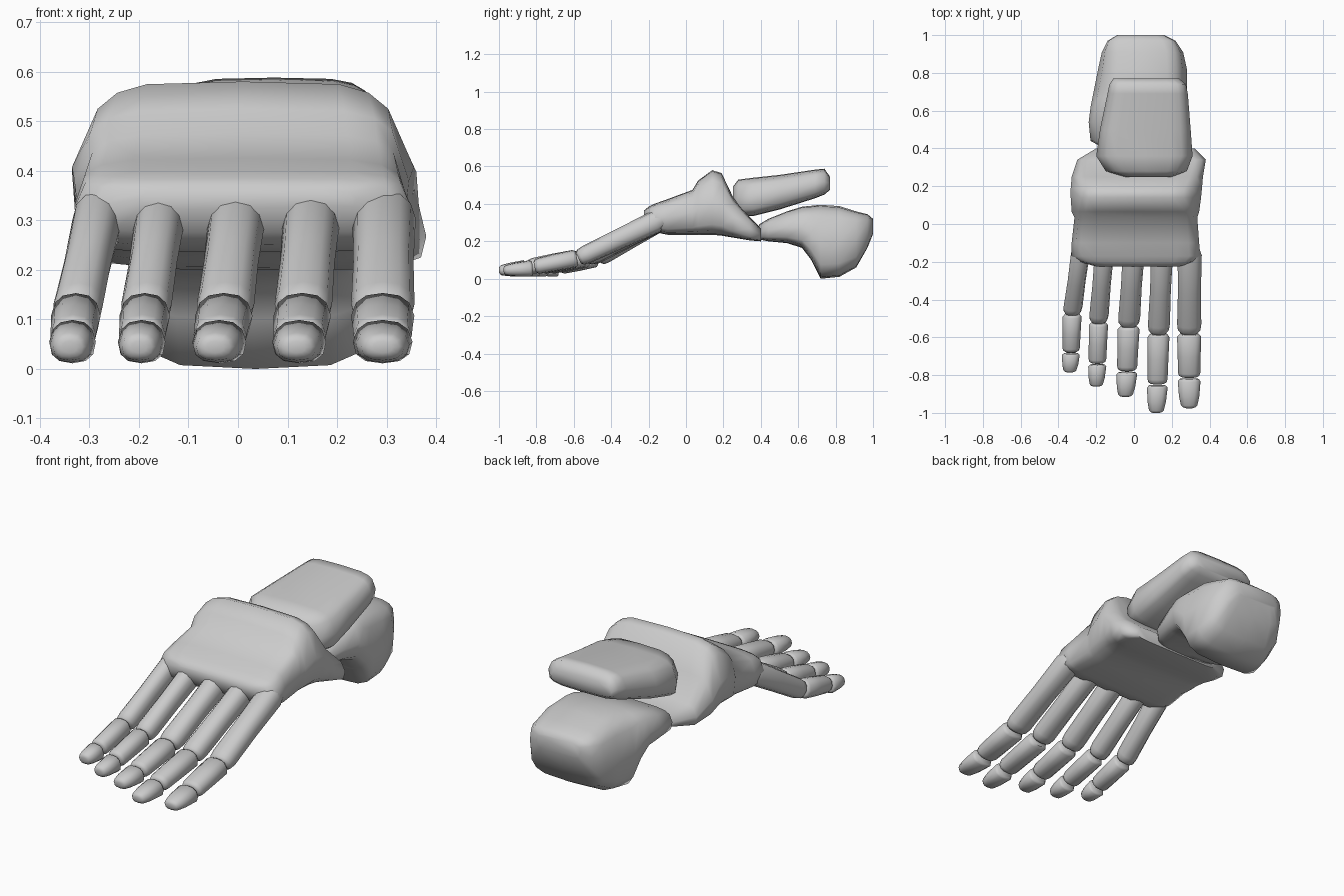
import bpy
import bmesh
from math import sin, cos, pi, atan2, copysign
from mathutils import Vector, Matrix

cube = bpy.data.objects.get("Cube")
if cube:
    bpy.data.objects.remove(cube, do_unlink=True)

bone_grey = bpy.data.materials.new("bone_grey")
bone_grey.use_nodes = True
colour = (0.6, 0.6, 0.6, 1)
bone_grey.diffuse_color = colour
bone_grey.node_tree.nodes["Principled BSDF"].inputs["Base Color"].default_value = colour


def rounded_ring(half_width, half_height, sides, squareness, top_scale):
    """Rounded rectangle in the xz plane, narrowed above its middle."""
    points = []
    for i in range(sides):
        angle = 2 * pi * i / sides
        c, s = cos(angle), sin(angle)
        x = copysign(abs(c) ** squareness, c) * half_width
        z = copysign(abs(s) ** squareness, s)
        x *= 1 + (top_scale - 1) * max(z, 0)
        points.append(Vector((x, 0, z * half_height)))
    return points


def loft(name, rings, angle_limit):
    """Skin a series of rings and close both ends."""
    bm = bmesh.new()
    loops = [[bm.verts.new(p) for p in ring] for ring in rings]
    count = len(loops[0])
    for first, second in zip(loops, loops[1:]):
        for i in range(count):
            j = (i + 1) % count
            bm.faces.new((first[i], first[j], second[j], second[i]))
    bm.faces.new(loops[0])
    bm.faces.new(loops[-1])
    bmesh.ops.recalc_face_normals(bm, faces=bm.faces)
    mesh = bpy.data.meshes.new(name)
    bm.to_mesh(mesh)
    bm.free()
    mesh.materials.append(bone_grey)
    part = bpy.data.objects.new(name, mesh)
    bpy.context.collection.objects.link(part)
    bpy.ops.object.select_all(action="DESELECT")
    part.select_set(True)
    bpy.context.view_layer.objects.active = part
    bpy.ops.object.shade_smooth_by_angle(angle=angle_limit)


def block(name, sections, squareness):
    """Chunky bone from sections of y, x range, z range and top scale."""
    rings = []
    for y, left, right, low, high, top_scale in sections:
        centre = Vector(((left + right) / 2, y, (low + high) / 2))
        ring = rounded_ring((right - left) / 2, (high - low) / 2, 16, squareness, top_scale)
        rings.append([p + centre for p in ring])
    loft(name, rings, pi * 0.4)


def long_bone(name, start, end, profile):
    """Slender bone; profile holds fraction, half width, half height."""
    start, end = Vector(start), Vector(end)
    run = end - start
    tilt = Matrix.Rotation(atan2(-run.z, -run.y), 3, "X")
    rings = []
    for t, width, height in profile:
        centre = start.lerp(end, t)
        rings.append([tilt @ p + centre for p in rounded_ring(width, height, 12, 0.8, 0.9)])
    loft(name, rings, pi / 3)


# Midfoot block with a raised ridge across its back
block("midfoot", [
    (-0.225, -0.2, 0.24, 0.32, 0.365, 0.95),
    (-0.2, -0.29, 0.32, 0.275, 0.385, 0.95),
    (-0.17, -0.33, 0.35, 0.25, 0.4, 0.95),
    (-0.1, -0.33, 0.345, 0.235, 0.425, 0.95),
    (0.035, -0.315, 0.335, 0.235, 0.475, 0.95),
    (0.065, -0.33, 0.345, 0.235, 0.525, 0.9),
    (0.14, -0.335, 0.355, 0.235, 0.58, 0.82),
    (0.19, -0.335, 0.36, 0.23, 0.565, 0.82),
    (0.25, -0.33, 0.365, 0.22, 0.44, 0.9),
    (0.34, -0.3, 0.38, 0.205, 0.33, 0.95),
    (0.4, -0.2, 0.32, 0.2, 0.27, 0.95),
], 0.4)

# Ankle bone resting above the heel
block("ankle_bone", [
    (0.25, -0.05, 0.2, 0.37, 0.49, 0.85),
    (0.28, -0.15, 0.28, 0.335, 0.53, 0.85),
    (0.36, -0.2, 0.31, 0.335, 0.54, 0.9),
    (0.5, -0.18, 0.3, 0.37, 0.555, 0.9),
    (0.69, -0.14, 0.285, 0.43, 0.583, 0.9),
    (0.74, -0.13, 0.275, 0.45, 0.588, 0.9),
    (0.77, -0.11, 0.24, 0.475, 0.545, 0.9),
], 0.48)

# Heel bone, deepening into the rear pad
block("heel_bone", [
    (0.39, -0.14, 0.17, 0.21, 0.29, 0.9),
    (0.44, -0.23, 0.22, 0.2, 0.32, 0.95),
    (0.54, -0.24, 0.25, 0.19, 0.36, 0.9),
    (0.62, -0.23, 0.27, 0.165, 0.385, 0.9),
    (0.67, -0.22, 0.28, 0.1, 0.39, 0.9),
    (0.72, -0.21, 0.28, 0, 0.395, 0.9),
    (0.82, -0.19, 0.28, 0.01, 0.388, 0.9),
    (0.91, -0.17, 0.26, 0.06, 0.36, 0.95),
    (0.97, -0.14, 0.22, 0.165, 0.345, 1),
    (1, -0.09, 0.16, 0.24, 0.32, 1),
], 0.5)

# Toes from inner to outer: root x, knuckle x, tip x, three joint y values, half width
toes = {
    "first": (0.295, 0.292, 0.292, -0.575, -0.81, -0.975, 0.064),
    "second": (0.15, 0.13, 0.118, -0.575, -0.845, -1, 0.058),
    "third": (0, -0.028, -0.046, -0.535, -0.775, -0.915, 0.058),
    "fourth": (-0.155, -0.188, -0.2, -0.515, -0.735, -0.86, 0.051),
    "fifth": (-0.28, -0.327, -0.34, -0.47, -0.675, -0.785, 0.05),
}
for label, (root, knuckle, tip, y1, y2, y3, w) in toes.items():
    middle = (knuckle + tip) / 2
    long_bone(label + "_foot_bone", (root, -0.13, 0.32), (knuckle, y1, 0.11),
              [(0, w * 0.8, 0.05), (0.08, w, 0.06), (0.5, w * 0.95, 0.054),
               (0.9, w, 0.05), (0.97, w * 0.93, 0.045), (1, w * 0.75, 0.032)])
    long_bone(label + "_toe_base", (knuckle, y1 - 0.008, 0.11), (middle, y2, 0.064),
              [(0, w * 0.8, 0.038), (0.06, w, 0.047), (0.5, w * 0.95, 0.046),
               (0.9, w * 0.92, 0.042), (0.97, w * 0.84, 0.036), (1, w * 0.65, 0.025)])
    long_bone(label + "_toe_tip", (middle, y2 - 0.01, 0.056), (tip, y3, 0.044),
              [(0, w * 0.78, 0.036), (0.08, w * 0.94, 0.044), (0.6, w * 0.84, 0.036),
               (0.9, w * 0.68, 0.028), (0.97, w * 0.52, 0.021), (1, w * 0.3, 0.012)])
